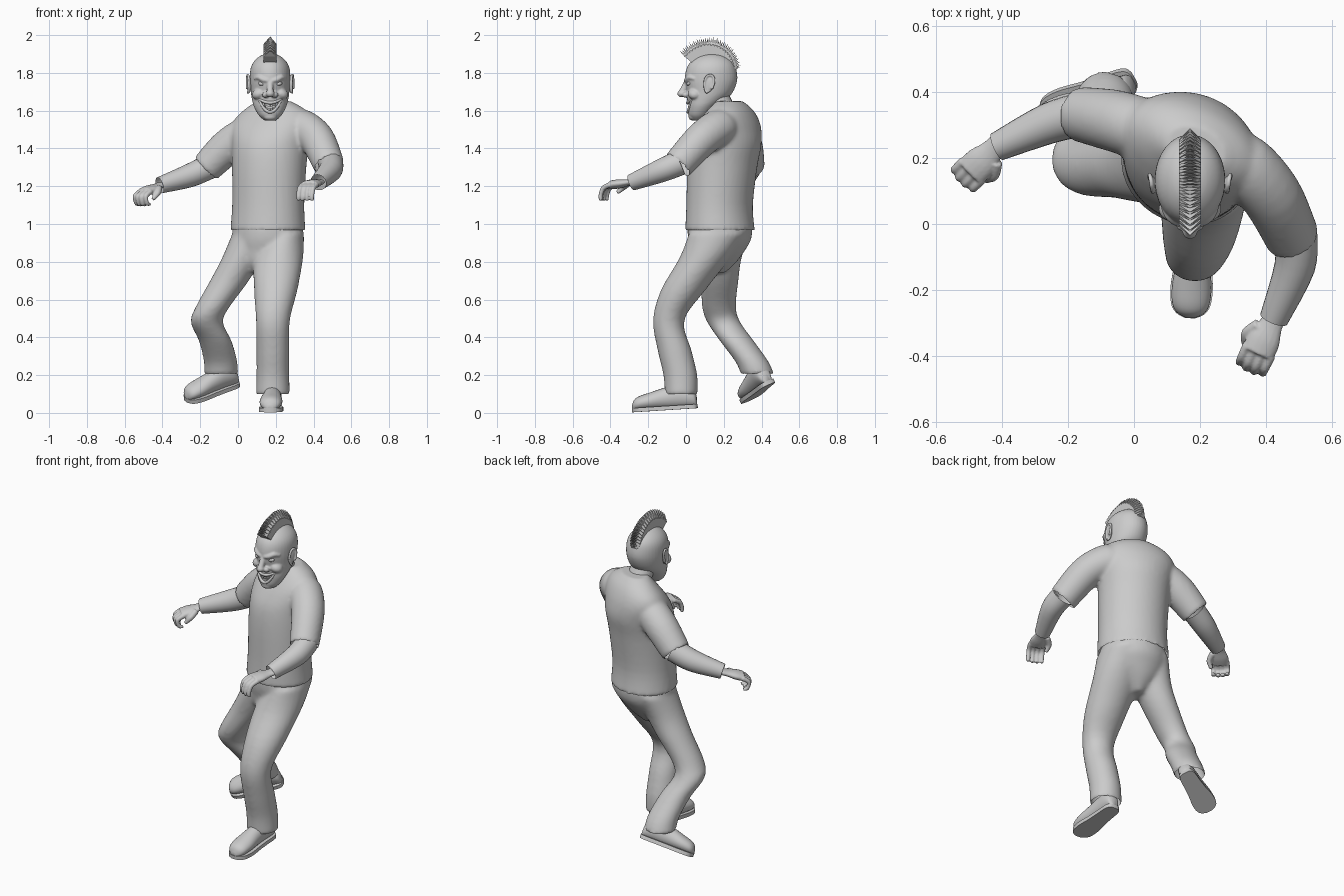
import bpy, bmesh, math
from mathutils import Vector as V, Matrix, Euler

if "Cube" in bpy.data.objects:
    bpy.data.objects.remove(bpy.data.objects["Cube"])

HX = 0.17  # head centre line


def finish(name, bm, voxel=0, smooth=True, angle=50, iters=5, openings=()):
    bmesh.ops.recalc_face_normals(bm, faces=bm.faces[:])
    me = bpy.data.meshes.new(name)
    bm.to_mesh(me)
    bm.free()
    ob = bpy.data.objects.new(name, me)
    bpy.context.collection.objects.link(ob)
    if smooth:
        me.shade_smooth()
        me.set_sharp_from_angle(angle=math.radians(angle))
    if voxel:
        r = ob.modifiers.new("Blend", 'REMESH')
        r.mode, r.voxel_size, r.use_smooth_shade = 'VOXEL', voxel, True
        s = ob.modifiers.new("Soften", 'SMOOTH')
        s.factor, s.iterations = 0.5, iters
    if openings:  # bake, then remove the end caps of cloth parts
        ob.data = bpy.data.meshes.new_from_object(ob.evaluated_get(bpy.context.evaluated_depsgraph_get()))
        ob.modifiers.clear()
        bm = bmesh.new()
        bm.from_mesh(ob.data)
        caps = [f for f in bm.faces if any((f.calc_center_median() - V(p)).length < r
                                           and f.normal.dot(V(d).normalized()) > .8 for p, d, r in openings)]
        bmesh.ops.delete(bm, geom=caps, context='FACES')
        bm.to_mesh(ob.data)
        bm.free()
    return ob


def spline(keys, steps=4):
    """Catmull-Rom through tuples of vectors or numbers."""
    out = []
    for i in range(len(keys) - 1):
        p = [keys[max(0, min(len(keys) - 1, i + k))] for k in (-1, 0, 1, 2)]
        for j in range(steps):
            t = j / steps
            out.append(tuple(0.5 * (2 * b + (c - a) * t + (2 * a - 5 * b + 4 * c - d) * t * t
                                    + (3 * b - a - 3 * c + d) * t ** 3) for a, b, c, d in zip(*p)))
    return out + [keys[-1]]


def bridge(bm, a, b):
    for k in range(len(a)):
        j = (k + 1) % len(a)
        bm.faces.new((a[k], a[j], b[j], b[k]))


def loft(bm, secs, n=24, steps=4, cap=True):
    """Skin over sections (centre, half-axis u, half-axis v)."""
    rings = [[bm.verts.new(c + u * math.cos(2 * math.pi * k / n) + v * math.sin(2 * math.pi * k / n))
              for k in range(n)] for c, u, v in spline(secs, steps)]
    for a, b in zip(rings, rings[1:]):
        bridge(bm, a, b)
    if cap:
        bm.faces.new(rings[0][::-1])
        bm.faces.new(rings[-1])


def stack(rows, turn=0):
    """Horizontal sections from rows x, y, z, rx, ry."""
    c, s = math.cos(math.radians(turn)), math.sin(math.radians(turn))
    return [(V((x, y, z)), V((c, s, 0)) * a, V((-s, c, 0)) * b) for x, y, z, a, b in rows]


def path(rows, ref=(0, 0, 1), flat=1):
    """Sections square to a path, rows are (point, radius)."""
    pts = [V(p) for p, r in rows]
    out = []
    for i, (p, r) in enumerate(rows):
        t = (pts[min(i + 1, len(pts) - 1)] - pts[max(i - 1, 0)]).normalized()
        u = t.cross(V(ref)).normalized()
        out.append((pts[i], u * r, u.cross(t) * r * flat))
    return out


def ball(bm, c, s, rot=(0, 0, 0)):
    m = Matrix.LocRotScale(V(c), Euler(rot), V(s))
    bmesh.ops.create_uvsphere(bm, u_segments=20, v_segments=12, radius=1, matrix=m)


# shirt: twisted torso plus two sleeves
bm = bmesh.new()
loft(bm, stack([(.158, .18, .965, .203, .18), (.16, .178, 1.1, .195, .172), (.165, .192, 1.3, .2, .182),
                (.17, .21, 1.42, .21, .185), (.175, .224, 1.5, .222, .163), (.187, .232, 1.56, .212, .133),
                (.195, .235, 1.61, .165, .1), (.19, .23, 1.65, .095, .065)], -25), 40)
loft(bm, path([((.26, .21, 1.5), .09), ((.335, .175, 1.51), .098), ((.418, .085, 1.45), .093),
               ((.483, -.045, 1.31), .083)]))
loft(bm, path([((.08, .27, 1.47), .09), ((.02, .29, 1.46), .095), ((-.065, .315, 1.4), .094),
               ((-.17, .335, 1.295), .083)]))
finish("shirt", bm, .011, iters=6, openings=[((.158, .18, .965), (0, 0, -1), .22),
       ((.483, -.045, 1.31), (.065, -.13, -.14), .095), ((-.17, .335, 1.295), (-.105, .02, -.105), .095)])

# trousers: pelvis and two bent legs
bm = bmesh.new()
loft(bm, stack([(.158, .18, .99, .19, .17), (.155, .178, .92, .187, .165), (.142, .17, .86, .16, .14),
                (.12, .16, .8, .1, .11), (.11, .15, .74, .03, .06)], -20), 32)
loft(bm, stack([(.07, .2, .95, .1, .14), (.02, .18, .82, .105, .115), (-.045, .178, .7, .103, .1),
                (-.135, .175, .56, .09, .09), (-.165, .2, .48, .086, .088), (-.12, .27, .38, .087, .09),
                (-.092, .35, .27, .089, .088), (-.09, .38, .2, .09, .088)]))
loft(bm, stack([(.25, .165, .95, .1, .15), (.215, .1, .82, .13, .135), (.2, -.015, .65, .115, .118),
                (.185, -.092, .49, .09, .083), (.185, -.06, .33, .087, .09), (.185, -.03, .2, .087, .09),
                (.185, -.025, .095, .09, .087)]))
finish("trousers", bm, .011, iters=10, openings=[((.158, .18, .99), (0, 0, 1), .22),
       ((-.09, .38, .2), (0, 0, -1), .1), ((.185, -.025, .095), (0, 0, -1), .1)])


# shoes: upper and welted sole
def shoe(side, heel, toe, up):
    heel, toe = V(heel), V(toe)
    ax = toe - heel
    w = V(up).cross(ax).normalized()
    up = ax.cross(w).normalized()
    prof = [(0, .016, .06), (.03, .034, .09), (.12, .043, .12), (.3, .046, .125), (.5, .051, .11),
            (.72, .06, .09), (.88, .056, .075), (.96, .04, .058), (1, .014, .03)]
    bm = bmesh.new()
    loft(bm, [(heel + ax * t + up * (h / 2 + .008), w * a, up * h / 2) for t, a, h in prof])
    finish(side + "_shoe_upper", bm)
    bm = bmesh.new()
    fine = spline(prof, 3)
    rims = [[bm.verts.new(heel + ax * (t * 1.01 - .005) + up * h + w * a * 1.07 * s)
             for s, row in ((1, fine), (-1, fine[::-1])) for t, a, _ in row] for h in (0, .022)]
    bridge(bm, *rims)
    for r in rims:
        bm.faces.new(r)
    finish(side + "_shoe_sole", bm)


shoe("left", (.19, .06, .025), (.17, -.283, .003), (0, 0, 1))
shoe("right", (0, .445, .152), (-.275, .328, .06), (-.25, -.5, .85))


# arms and hands
def hand(side, wrist, d, thumb, curl, size=1.2):
    wrist, d = V(wrist), V(d).normalized() * size
    w = d.cross(V((0, 0, 1))).normalized() * thumb * size   # towards the thumb
    n = w.cross(d) * thumb / size
    bm = bmesh.new()
    loft(bm, path([(wrist - d * .02, .035), (wrist + d * .01, .037), (wrist + d * .05, .05),
                   (wrist + d * .088, .05)], n, .48), 16)
    for i in range(4):
        k = wrist + d * (.08 + (.006 if i in (1, 2) else 0)) + w * (i - 1.5) * .022
        a = k + d * .036 - n * .012
        b = a + d * .02 * (1 - 1.6 * curl) - n * .032
        c = b - d * .034 * curl - n * .022 * (1 - curl) + d * .004
        loft(bm, path([(k, .015), (a, .0135), (b, .012), (c, .01)], w), 10)
    a = wrist + d * .02 + w * .028
    loft(bm, path([(a, .019), (a + d * .035 + w * .02 - n * .015, .016),
                   (a + d * .065 + w * .012 - n * .035, .011)], n), 10)
    finish(side + "_hand", bm, .005, iters=3)


for side, pts in (("left", [(.49, -.03, 1.325), (.488, -.13, 1.283), (.425, -.288, 1.22)]),
                  ("right", [(-.15, .335, 1.305), (-.26, .305, 1.255), (-.415, .235, 1.205)])):
    bm = bmesh.new()
    loft(bm, path(list(zip(pts, (.067, .062, .044)))), cap=False)
    finish(side + "_forearm", bm)
hand("left", (.42, -.298, 1.22), (-.42, -.9, -.12), 1, .1)
hand("right", (-.425, .228, 1.2), (-.7, -.7, -.3), -1, .6)

# neck
bm = bmesh.new()
loft(bm, stack([(.182, .2, 1.6, .072, .07), (.178, .18, 1.64, .072, .07), (.172, .15, 1.68, .075, .08)]), cap=False)
finish("neck", bm)

# head: skull, nose, cheeks, brows and chin blended together
HEAD = stack([(HX, .062, 1.548, .03, .025), (HX, .068, 1.575, .06, .055), (HX, .087, 1.62, .085, .079),
              (HX, .11, 1.66, .096, .104), (HX, .126, 1.7, .102, .123), (HX, .132, 1.76, .107, .139),
              (HX, .134, 1.82, .104, .132), (HX, .136, 1.86, .086, .11), (HX, .137, 1.89, .052, .068),
              (HX, .137, 1.904, .012, .015)])
RINGS = spline(HEAD, 8)


def face_y(x, z):
    c, u, v = min(RINGS, key=lambda r: abs(r[0].z - z))
    return c.y - v.length * math.sqrt(max(0, 1 - ((x - HX) / u.length) ** 2))


bm = bmesh.new()
loft(bm, HEAD, 40, 5)
loft(bm, path([((HX, .01, 1.76), .016), ((HX, -.01, 1.72), .017), ((HX, -.026, 1.69), .019)], (0, 1, 0)), 14)
ball(bm, (HX, -.025, 1.69), (.022, .021, .019))
ball(bm, (HX, .035, 1.568), (.035, .022, .02))
for s in (-1, 1):
    ball(bm, (HX + s * .024, -.002, 1.684), (.019, .019, .016))
    ball(bm, (HX + s * .057, .047, 1.69), (.04, .038, .03), (0, s * .4, 0))
    loft(bm, path([((HX + s * x, face_y(HX + s * x, z) + .004, z), r) for x, z, r in
                   ((.008, 1.757, .01), (.035, 1.764, .014), (.06, 1.776, .014), (.082, 1.768, .008))]), 12)
head = finish("head", bm, .005, iters=4)

# grinning mouth cut into the head
upper = lambda s: 1.642 + .022 * s * s
lower = lambda s: 1.593 + .071 * s * s
S = [i / 8 - 1 for i in range(17)]
outline = [(HX + .06 * s, upper(s)) for s in S] + [(HX + .06 * s, lower(s)) for s in S[-2:0:-1]]
bm = bmesh.new()
f = bm.faces.new([bm.verts.new((x, -.1, z)) for x, z in outline])
ext = bmesh.ops.extrude_face_region(bm, geom=[f])
bmesh.ops.translate(bm, vec=(0, .155, 0), verts=[g for g in ext['geom'] if isinstance(g, bmesh.types.BMVert)])
cutter = finish("mouth_cutter", bm, smooth=False)
cutter.hide_render = True
cutter.display_type = 'WIRE'
cut = head.modifiers.new("Mouth", 'BOOLEAN')
cut.object, cut.operation, cut.solver = cutter, 'DIFFERENCE', 'EXACT'

# lips follow the face, teeth sit just behind
for name, edge in (("upper_lip", upper), ("lower_lip", lower)):
    bm = bmesh.new()
    loft(bm, path([((HX + .062 * s, face_y(HX + .062 * s, edge(s)) + .002, edge(s)), .009 - .004 * s * s)
                   for s in S[::2]]), 10)
    finish(name, bm)
bm = bmesh.new()
for i in range(8):
    s = (i - 3.5) / 4.6
    for z in (upper(s) - .008, lower(s) + .006):
        x = HX + .06 * s
        m = Matrix.LocRotScale(V((x, face_y(x, z) + .016, z)), Euler((0, 0, s * .7)), V((.0115, .01, .022)))
        bmesh.ops.create_cube(bm, size=1, matrix=m)
finish("teeth", bm, smooth=False)

# eyes and ears
for side, s in (("right", -1), ("left", 1)):
    bm = bmesh.new()
    ball(bm, (HX + s * .045, face_y(HX + s * .045, 1.742) + .009, 1.742), (.02, .014, .011), (0, -s * .25, 0))
    finish(side + "_eye", bm)
    bm = bmesh.new()
    rim = []
    for k in range(11):
        a = k * math.pi / 6 - 1.5
        wide = .024 + .006 * math.sin(a)   # narrower at the lobe
        rim.append((V((HX + s * (.113 + .01 * (1 - math.cos(a)) / 2), .122 - wide * math.cos(a) + .006 * math.sin(a),
                       1.741 + .048 * math.sin(a))), .007))
    loft(bm, path(rim, (1, 0, 0)), 10)
    ball(bm, (HX + s * .11, .122, 1.741), (.01, .025, .046), (-.12, 0, s * -.25))
    finish(side + "_ear", bm, .004, iters=3)

# mohawk: a fan of pointed blades over the crown
bm = bmesh.new()
N = 42
for i in range(N):
    t = i / (N - 1)
    a = math.radians(139 - 117 * t)
    r = .225 - .056 * max(0, (t - .35) / .65) ** 1.3 - (.006 if i % 2 else 0)
    d, side = V((0, math.cos(a), math.sin(a))), V((0, -math.sin(a), math.cos(a)))
    o = V((HX, .135, 1.77))
    low, mid = ([bm.verts.new(o + d * h + V((sx * .034, 0, 0)) + side * sy * th)
                 for sx, sy in ((-1, -1), (1, -1), (1, 1), (-1, 1))]
                for h, th in ((.115, .004), (r - .04, .006)))
    tip = bm.verts.new(o + d * r)
    bridge(bm, low, mid)
    for k in range(4):
        bm.faces.new((mid[k], mid[(k + 1) % 4], tip))
finish("mohawk", bm, smooth=False)
